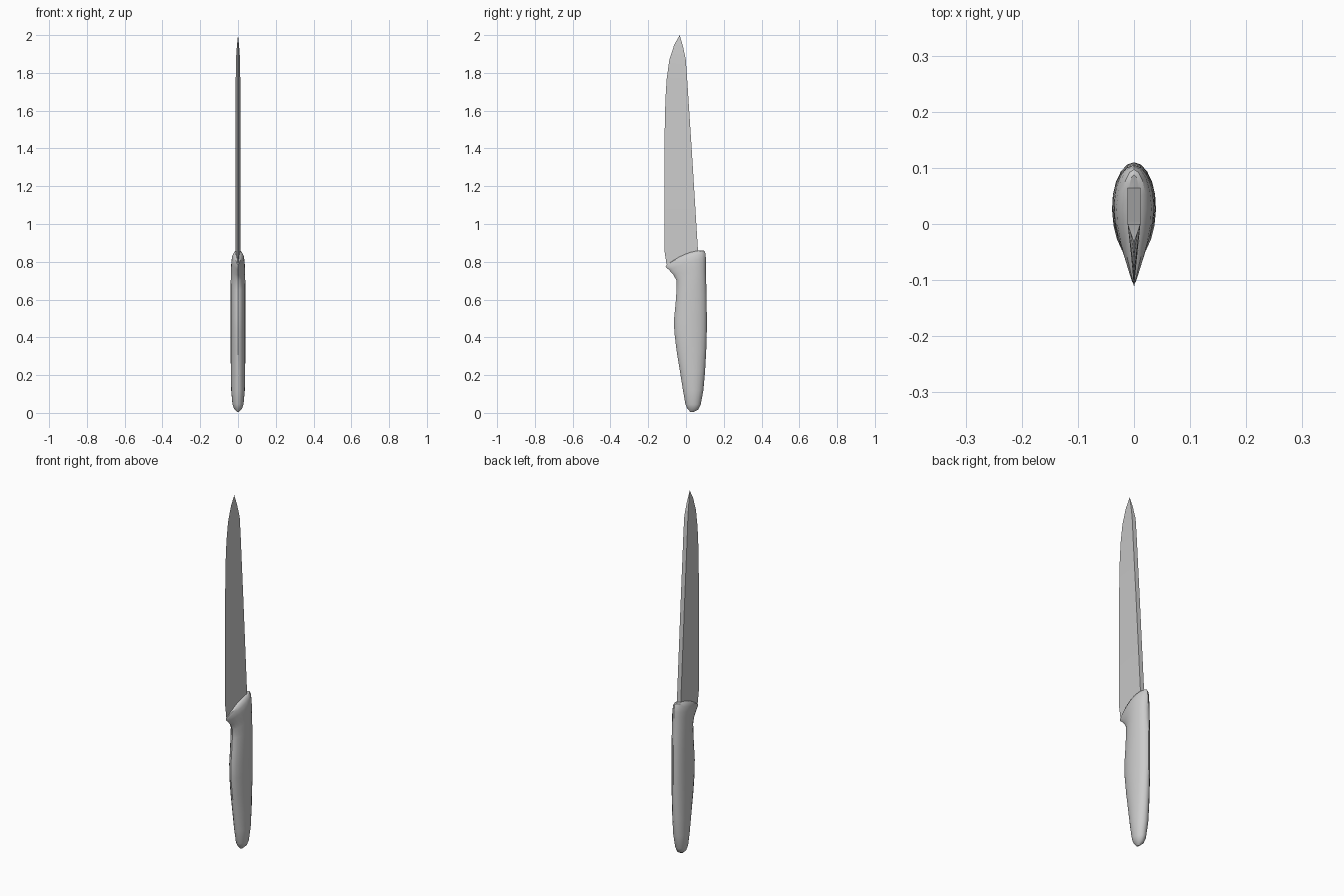
import bpy, bmesh
from math import sin, cos, pi, radians


def loft(name, rings):
    """Skin a stack of equal-sized closed rings and cap both ends."""
    bm = bmesh.new()
    loops = [[bm.verts.new(p) for p in ring] for ring in rings]
    n = len(loops[0])
    for a, b in zip(loops, loops[1:]):
        for i in range(n):
            j = (i + 1) % n
            bm.faces.new((a[i], a[j], b[j], b[i]))
    bm.faces.new(loops[0])
    bm.faces.new(loops[-1])
    bmesh.ops.remove_doubles(bm, verts=bm.verts, dist=1e-5)
    bmesh.ops.recalc_face_normals(bm, faces=bm.faces)
    mesh = bpy.data.meshes.new(name)
    bm.to_mesh(mesh)
    bm.free()
    obj = bpy.data.objects.new(name, mesh)
    bpy.context.collection.objects.link(obj)
    return obj


def handle_ring(yf, zf, yb, zb, w, taper=0.1, bulge=0.0, n=20):
    """Oval section between a front and a back point, narrower toward the front."""
    ring = []
    for i in range(n):
        t = 2 * pi * i / n
        s = (1 + cos(t)) / 2
        x = w * sin(t) * (1 - taper * (1 - s) ** 2)
        ring.append((x, yf + (yb - yf) * s, zf + (zb - zf) * s + bulge * 4 * s * (1 - s)))
    return ring


# Handle: sections from butt to slanted guard
handle = loft("handle", [handle_ring(*r) for r in (
    (0.022, 0.006, 0.040, 0.004, 0.004),
    (0.006, 0.025, 0.065, 0.018, 0.022),
    (-0.003, 0.045, 0.078, 0.045, 0.030),
    (-0.016, 0.12, 0.092, 0.12, 0.037),
    (-0.032, 0.22, 0.101, 0.22, 0.039),
    (-0.050, 0.33, 0.107, 0.33, 0.040),
    (-0.062, 0.43, 0.110, 0.43, 0.040),
    (-0.063, 0.50, 0.110, 0.52, 0.040),
    (-0.055, 0.58, 0.109, 0.61, 0.040),
    (-0.050, 0.65, 0.107, 0.69, 0.040),
    (-0.050, 0.70, 0.105, 0.75, 0.040, 0.2),
    (-0.066, 0.73, 0.105, 0.79, 0.040, 0.4),
    (-0.090, 0.757, 0.105, 0.82, 0.040, 0.6, 0.005),
    (-0.108, 0.773, 0.103, 0.845, 0.036, 0.75, 0.008),
    (-0.106, 0.780, 0.097, 0.858, 0.026, 0.75, 0.015),
    (-0.098, 0.785, 0.088, 0.861, 0.014, 0.75, 0.017),
)])

# Blade: wedge sections (edge y, edge z, spine y, spine z, half thickness)
blade = loft("blade", [[(0, ye, ze), (w, ys, zs), (-w, ys, zs)] for ye, ze, ys, zs, w in (
    (-0.103, 0.785, 0.066, 0.83, 0.012),
    (-0.114, 0.86, 0.062, 0.88, 0.012),
    (-0.115, 1.40, 0.030, 1.40, 0.012),
    (-0.109, 1.66, 0.013, 1.66, 0.012),
    (-0.102, 1.77, 0.006, 1.77, 0.012),
    (-0.088, 1.87, -0.001, 1.87, 0.011),
    (-0.062, 1.95, -0.016, 1.94, 0.006),
    (-0.033, 2.00, -0.033, 2.00, 0.0),
)])

# Smooth surfaces with crisp edges
for obj in (handle, blade):
    bpy.ops.object.select_all(action='DESELECT')
    obj.select_set(True)
    bpy.context.view_layer.objects.active = obj
    bpy.ops.object.shade_smooth_by_angle(angle=radians(35))
